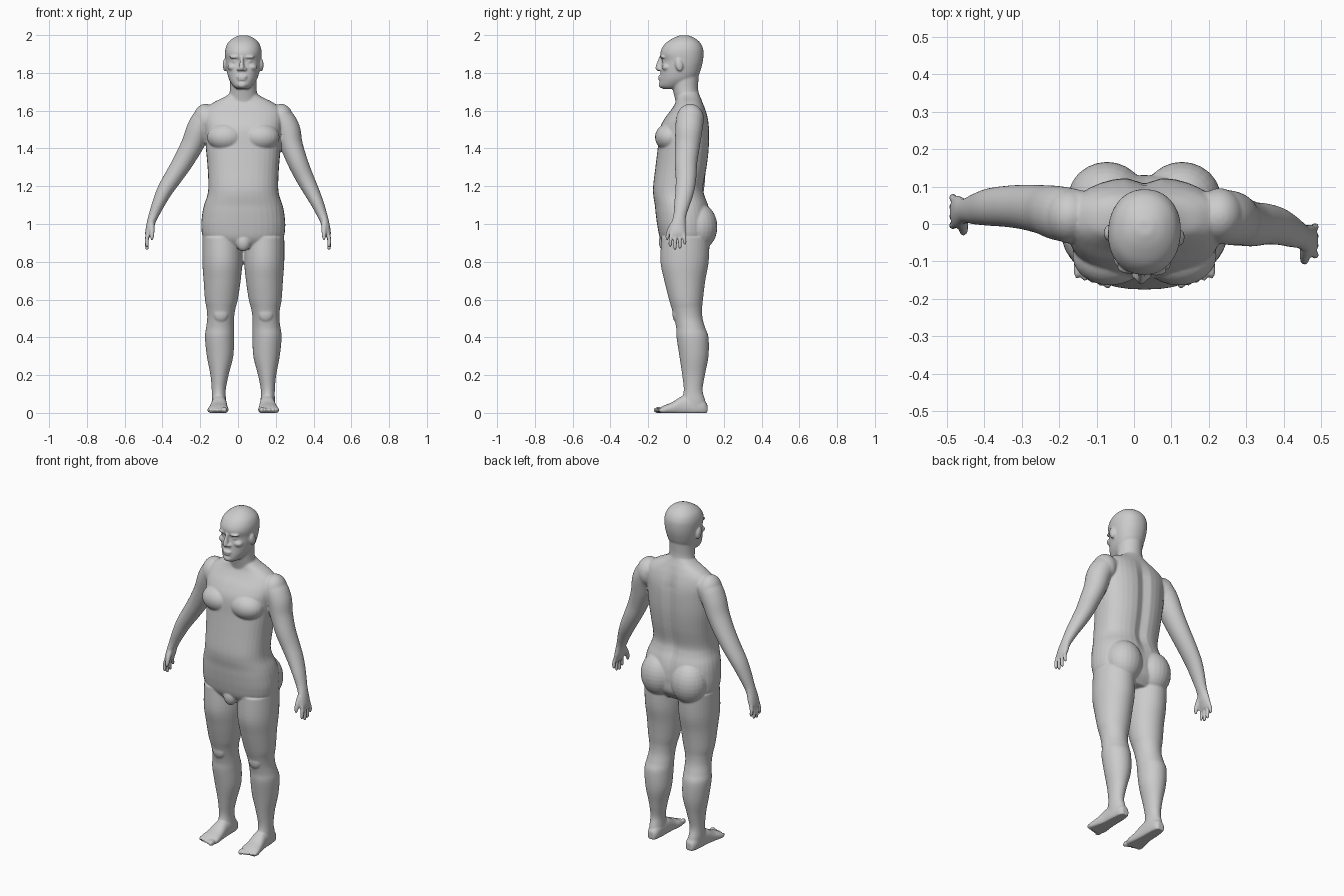
import bpy, bmesh, math
from mathutils import Vector, Matrix

C = 0.028                      # body centre line in x
bm = bmesh.new()


def spline(rows, k=5):
    """Resample rows of numbers with a Catmull-Rom spline."""
    out = []
    for i in range(len(rows) - 1):
        p0, p1 = rows[max(i - 1, 0)], rows[i]
        p2, p3 = rows[i + 1], rows[min(i + 2, len(rows) - 1)]
        for j in range(k):
            t = j / k
            out.append([0.5 * (2 * b + (c - a) * t + (2 * a - 5 * b + 4 * c - d) * t * t
                               + (3 * b - a - 3 * c + d) * t ** 3)
                        for a, b, c, d in zip(p0, p1, p2, p3)])
    return out + [list(rows[-1])]


def loft(rings, e=2.0, n=36):
    """Closed skin over rings given as (centre, u axis, v axis)."""
    loops = []
    for c, u, v in rings:
        loop = []
        for i in range(n):
            a = 2 * math.pi * i / n
            ca, sa = math.cos(a), math.sin(a)
            loop.append(bm.verts.new(c + u * math.copysign(abs(ca) ** (2 / e), ca)
                                     + v * math.copysign(abs(sa) ** (2 / e), sa)))
        loops.append(loop)
    for a, b in zip(loops, loops[1:]):
        for i in range(n):
            j = (i + 1) % n
            bm.faces.new((a[i], a[j], b[j], b[i]))
    bm.faces.new(loops[0][::-1])
    bm.faces.new(loops[-1])
    return [v for loop in loops for v in loop]


def stack(rows, e=2.0, side=1):
    """Horizontal sections: z, x offset, front y, back y, half width."""
    return loft([(Vector((C + side * x, (f + b) / 2, z)), Vector((w, 0, 0)),
                  Vector((0, (b - f) / 2, 0))) for z, x, f, b, w in spline(rows)], e)


def tube(rows, n=28):
    """Limb along a path: x, y, z, thickness, depth."""
    rows = spline(rows)
    rings = []
    for i, r in enumerate(rows):
        t = (Vector(rows[min(i + 1, len(rows) - 1)][:3])
             - Vector(rows[max(i - 1, 0)][:3])).normalized()
        u = t.cross(Vector((0, 1, 0))).normalized()
        v = t.cross(u)
        rings.append((Vector(r[:3]), u * r[3], v * r[4]))
    return loft(rings, 2.0, n)


def ball(x, y, z, rx, ry, rz, tilt=0):
    m = (Matrix.Translation((x, y, z)) @ Matrix.Rotation(math.radians(tilt), 4, 'X')
         @ Matrix.Diagonal((rx, ry, rz, 1)))
    bmesh.ops.create_uvsphere(bm, u_segments=24, v_segments=16, radius=1, matrix=m)


# torso, with a groove down the spine
torso = stack([(.87, 0, -.10, .09, .12), (.92, 0, -.135, .125, .205), (.98, 0, -.15, .13, .222),
               (1.05, 0, -.16, .13, .218), (1.1, 0, -.165, .12, .208), (1.15, 0, -.173, .102, .191),
               (1.2, 0, -.174, .095, .185), (1.3, 0, -.162, .113, .189), (1.4, 0, -.15, .124, .198),
               (1.5, 0, -.14, .125, .205), (1.56, 0, -.112, .118, .21), (1.61, 0, -.075, .103, .198),
               (1.645, 0, -.055, .088, .155), (1.672, 0, -.05, .076, .1), (1.7, 0, -.05, .065, .06)], 2.4)
for v in torso:
    if v.co.y > 0.03:
        fade = max(0, min(1, (v.co.z - 1.0) / .15, (1.66 - v.co.z) / .12))
        v.co.y -= .018 * fade * math.exp(-((v.co.x - C) / .03) ** 2)
ball(C, -.112, .905, .04, .032, .05)

# neck
stack([(1.62, 0, -.05, .08, .085), (1.67, 0, -.06, .072, .077), (1.72, 0, -.072, .064, .07),
       (1.79, 0, -.085, .068, .07)])

# head and face
start = len(bm.verts)
stack([(1.715, 0, -.122, -.03, .03), (1.73, 0, -.138, .0, .05), (1.76, 0, -.138, .045, .071),
       (1.79, 0, -.135, .068, .082), (1.83, 0, -.131, .082, .09), (1.865, 0, -.127, .09, .094),
       (1.9, 0, -.136, .093, .097), (1.93, 0, -.128, .09, .094), (1.96, 0, -.105, .075, .081),
       (1.985, 0, -.066, .045, .053), (1.999, 0, -.03, .01, .02)], 2.15)
tube([(C, -.128, 1.885, .009, .012), (C, -.137, 1.86, .01, .014), (C, -.144, 1.83, .014, .016),
      (C, -.14, 1.813, .014, .012)])
ball(C, -.147, 1.826, .013, .016, .012)
ball(C, -.135, 1.779, .029, .013, .008)
ball(C, -.134, 1.766, .025, .013, .008)
ball(C, -.128, 1.737, .026, .017, .018)
for s in (-1, 1):
    ball(C + s * .016, -.136, 1.819, .011, .013, .009)          # nostril
    ball(C + s * .036, -.118, 1.884, .032, .019, .009)          # brow
    ball(C + s * .036, -.111, 1.862, .017, .013, .009)          # eye
    ball(C + s * .048, -.098, 1.83, .03, .026, .02)             # cheek
    ball(C + s * .097, -.03, 1.842, .011, .02, .034, 12)        # ear
bm.verts.ensure_lookup_table()
bmesh.ops.rotate(bm, verts=bm.verts[start:], cent=(C, -.02, 1.85),
                 matrix=Matrix.Rotation(math.radians(-4), 3, 'Z'))

for s in (-1, 1):
    # chest, buttock and shoulder masses
    ball(C + s * .092, -.085, 1.46, .1, .079, .075)
    ball(C + s * .1, .066, .985, .105, .1, .125)
    ball(C + s * .2, .022, 1.552, .066, .074, .084)

    # leg
    stack([(.93, .112, -.13, .125, .105), (.8, .111, -.135, .12, .106), (.7, .112, -.115, .102, .098),
           (.6, .116, -.09, .09, .087), (.55, .118, -.075, .085, .076), (.5, .12, -.062, .088, .071),
           (.45, .123, -.052, .102, .074), (.4, .126, -.05, .119, .077), (.3, .123, -.035, .119, .07),
           (.2, .126, -.02, .1, .048), (.12, .13, -.012, .088, .037), (.06, .129, -.025, .103, .038),
           (.012, .128, -.02, .103, .036)], side=s)
    ball(C + s * .119, -.05, .525, .04, .022, .045)

    # foot with a flat sole: y, x offset, half width, height
    rings = [(Vector((C + s * x, y, h * .4)), Vector((w, 0, 0)), Vector((0, 0, h * .6)))
             for y, x, w, h in spline([(.113, .126, .02, .045), (.09, .126, .033, .07),
                                       (.04, .127, .039, .09), (-.02, .128, .042, .088),
                                       (-.07, .131, .049, .058), (-.11, .133, .055, .042),
                                       (-.135, .135, .05, .03)])]
    for v in loft(rings, 2.3):
        v.co.z = max(v.co.z, 0)
    for i in range(5):
        ball(C + s * (.098 + .0205 * i), -.146 + .0065 * i, .015,
             .014 if i == 0 else .0095, .027, .016 if i == 0 else .0135)

    # arm and palm: reach, right y, left y, z, thickness, depth
    arm = [(.15, .02, .02, 1.575, .055, .065), (.2, .02, .024, 1.555, .066, .072),
           (.235, .015, .03, 1.5, .066, .072), (.262, .008, .038, 1.42, .06, .066),
           (.303, 0, .045, 1.33, .054, .06), (.346, 0, .047, 1.25, .048, .055),
           (.386, -.006, .045, 1.18, .042, .05), (.42, -.02, .04, 1.11, .034, .042),
           (.445, -.032, .036, 1.05, .027, .034), (.458, -.038, .034, 1.015, .023, .036),
           (.467, -.043, .033, .98, .021, .042), (.475, -.045, .033, .95, .017, .043),
           (.478, -.045, .033, .93, .011, .038)]
    tube([(s * x + C * max(0, min(1, (z - 1.2) / .3)), yr if s > 0 else yl, z, a, b)
          for x, yr, yl, z, a, b in arm])

    # fingers and thumb
    hy = -.045 if s > 0 else .033
    for i, tip in enumerate((.878, .862, .868, .89)):
        d = i - 1.5
        tube([(s * .475, hy + d * .021, .955, .011, .0105),
              (s * .483, hy + d * .0245, (.955 + tip) / 2, .0105, .0095),
              (s * .482, hy + d * .026, tip + .012, .0095, .0085),
              (s * .48, hy + d * .026, tip, .005, .005)], 16)
    tube([(s * .458, hy - .02, 1.0, .016, .018), (s * .455, hy - .042, .965, .013, .014),
          (s * .455, hy - .053, .935, .011, .011), (s * .456, hy - .056, .915, .006, .006)], 16)

# fuse all the parts into one smooth skin
bmesh.ops.recalc_face_normals(bm, faces=bm.faces)
mesh = bpy.data.meshes.new("body")
bm.to_mesh(mesh)
bm.free()
body = bpy.data.objects.new("body", mesh)
bpy.context.collection.objects.link(body)
bpy.context.view_layer.objects.active = body
body.select_set(True)
fuse = body.modifiers.new("fuse", 'REMESH')
fuse.mode = 'VOXEL'
fuse.voxel_size = 0.005
fuse.use_smooth_shade = True
soft = body.modifiers.new("soften", 'SMOOTH')
soft.factor = 0.5
soft.iterations = 5
for name in ("fuse", "soften"):
    bpy.ops.object.modifier_apply(modifier=name)
